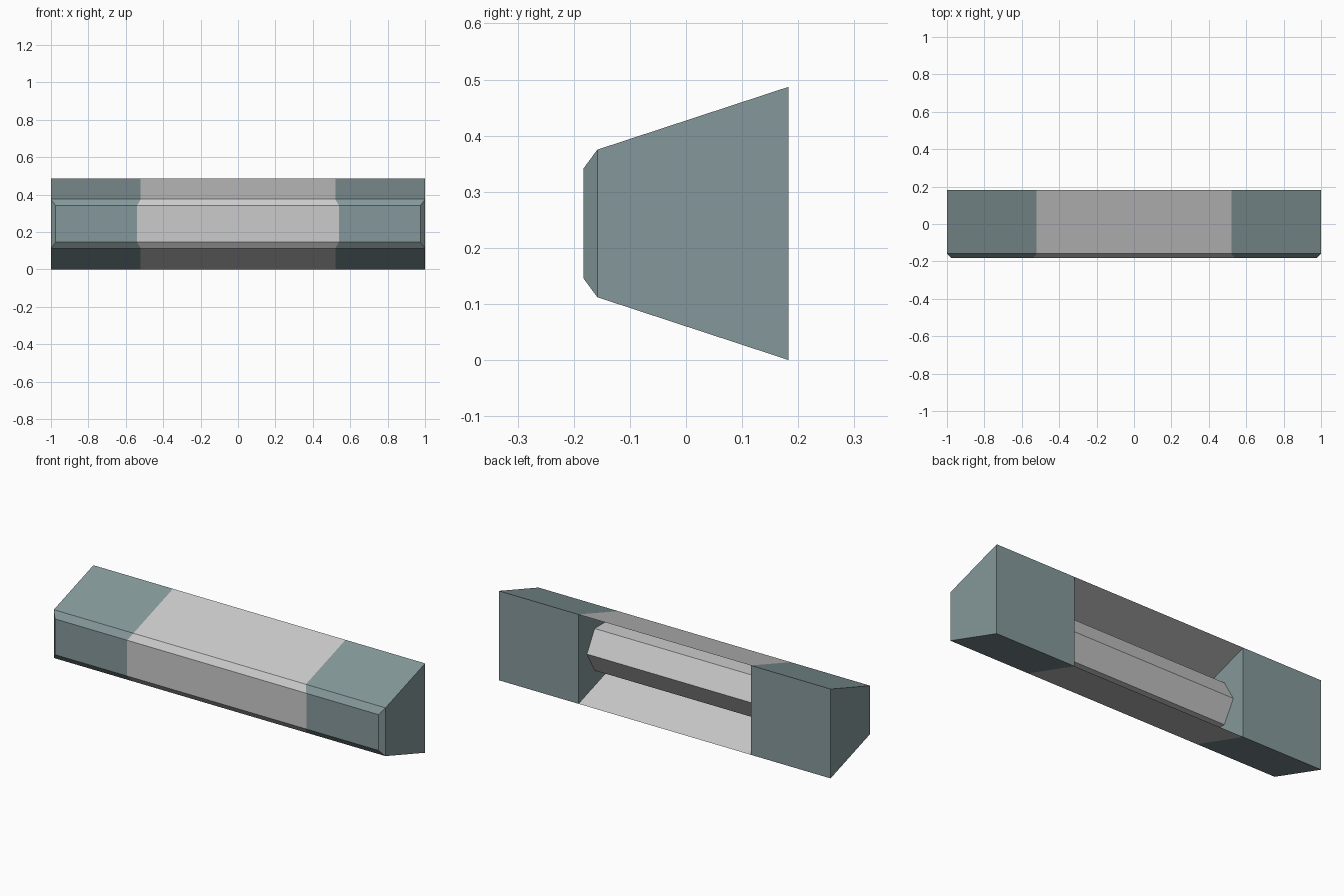
import bpy, bmesh
from math import pi, cos, sin

if "Cube" in bpy.data.objects:
    bpy.data.objects.remove(bpy.data.objects["Cube"])

# Side profile (y, z, is_front_face), open at the back, running top to bottom
PROFILE = [(0.183, 0.487, 0), (-0.158, 0.375, 0), (-0.183, 0.341, 1),
           (-0.183, 0.146, 1), (-0.158, 0.112, 0), (0.183, 0.0, 0)]


def finish(bm, name, mat=None):
    mesh = bpy.data.meshes.new(name)
    bm.to_mesh(mesh)
    bm.free()
    obj = bpy.data.objects.new(name, mesh)
    bpy.context.collection.objects.link(obj)
    if mat:
        mesh.materials.append(mat)
    return obj


def ring(bm, x_body, x_front):
    return [bm.verts.new((x_front if f else x_body, y, z)) for y, z, f in PROFILE]


def skin(bm, a, b):
    for i in range(len(a) - 1):
        bm.faces.new((a[i], a[i + 1], b[i + 1], b[i]))


# Coloured end blocks, with a bevelled front, mirrored across x
slate = bpy.data.materials.new("slate")
slate.diffuse_color = (0.235, 0.315, 0.325, 1)
slate.use_nodes = True
slate.node_tree.nodes["Principled BSDF"].inputs["Base Color"].default_value = slate.diffuse_color
bm = bmesh.new()
inner, outer = ring(bm, 0.52, 0.54), ring(bm, 1.0, 0.975)
skin(bm, inner, outer)
bm.faces.new((inner[0], inner[5], outer[5], outer[0]))
for r in (inner, outer):
    bm.faces.new((r[0], r[1], r[4], r[5]))
    bm.faces.new((r[1], r[2], r[3], r[4]))
bmesh.ops.recalc_face_normals(bm, faces=bm.faces)
blocks = finish(bm, "end_blocks", slate)
blocks.modifiers.new("mirror", 'MIRROR').use_mirror_merge = False

# Thin middle cover, open at the back
bm = bmesh.new()
skin(bm, ring(bm, -0.52, -0.54), ring(bm, 0.52, 0.54))
finish(bm, "middle_cover")

# Six-sided tube between the blocks
bm = bmesh.new()
R, YC, ZC = 0.132, -0.022, 0.243
ends = [[bm.verts.new((x, YC + R * cos(i * pi / 3), ZC + R * sin(i * pi / 3)))
         for i in range(6)] for x in (-0.52, 0.52)]
for a, b in ((i, (i + 1) % 6) for i in range(6)):
    bm.faces.new((ends[0][a], ends[0][b], ends[1][b], ends[1][a]))
for e in ends:
    bm.faces.new(e)
bmesh.ops.recalc_face_normals(bm, faces=bm.faces)
finish(bm, "inner_tube")
